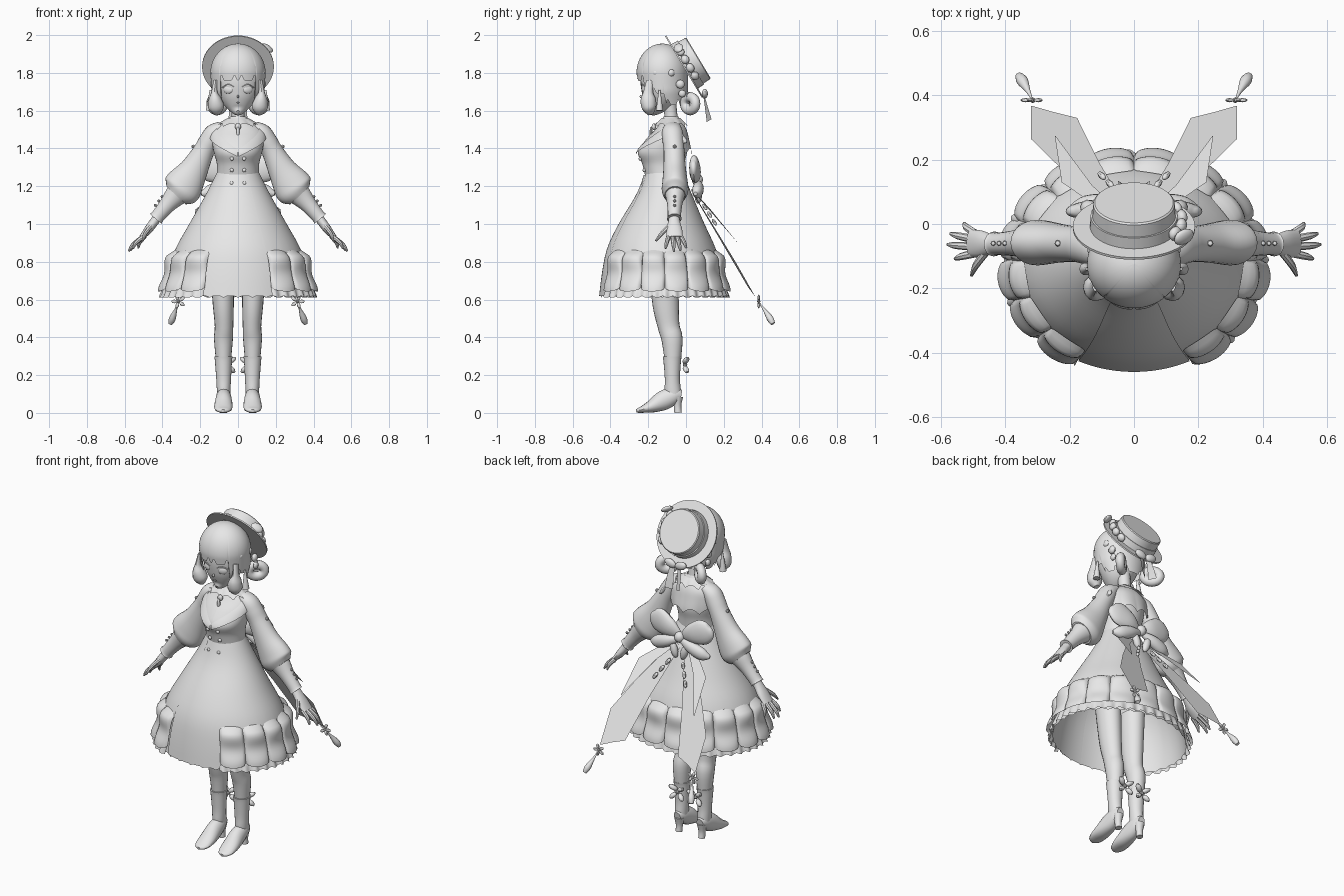
import bpy, bmesh, math
from mathutils import Vector, Matrix
from math import sin, cos, pi

cube = bpy.data.objects.get("Cube")
if cube:
    bpy.data.objects.remove(cube)

clay = bpy.data.materials.new("pale_grey")
clay.use_nodes = True
clay.diffuse_color = (0.8, 0.8, 0.8, 1)
clay.node_tree.nodes["Principled BSDF"].inputs["Base Color"].default_value = (0.8, 0.8, 0.8, 1)
made = []


def finish(name, bm, mirror=False, mat=None):
    if mat:
        bm.transform(mat)
    bmesh.ops.recalc_face_normals(bm, faces=bm.faces)
    me = bpy.data.meshes.new(name)
    bm.to_mesh(me)
    bm.free()
    me.materials.append(clay)
    ob = bpy.data.objects.new(name, me)
    bpy.context.collection.objects.link(ob)
    if mirror:
        ob.modifiers.new("Mirror", 'MIRROR').use_mirror_merge = False
    made.append(ob)
    return ob


def smooth(pts, k):
    """Catmull-Rom resampling of tuples of any length."""
    p = [Vector(q) for q in pts]
    if k == 1:
        return p
    out = []
    for i in range(len(p) - 1):
        a, b, c, d = p[max(i - 1, 0)], p[i], p[i + 1], p[min(i + 2, len(p) - 1)]
        for j in range(k):
            t = j / k
            out.append(0.5 * (2 * b + (c - a) * t + (2 * a - 5 * b + 4 * c - d) * t * t
                              + (3 * b - a - 3 * c + d) * t ** 3))
    return out + [p[-1]]


def stitch(name, rows, wrap=False, caps=False, **kw):
    bm = bmesh.new()
    vs = [[bm.verts.new(v) for v in r] for r in rows]
    n = len(vs[0])
    for r, s in zip(vs, vs[1:]):
        for i in range(n if wrap else n - 1):
            j = (i + 1) % n
            bm.faces.new((r[i], r[j], s[j], s[i]))
    if caps:
        bm.faces.new(vs[0])
        bm.faces.new(vs[-1])
    return finish(name, bm, **kw)


def tube(name, pts, n=16, ref=(0, 1, 0), k=4, **kw):
    """Sweep an ellipse along points (x, y, z, radius_a, radius_b)."""
    p = smooth(pts, k)
    rows = []
    for i, q in enumerate(p):
        t = Vector(p[min(i + 1, len(p) - 1)][:3]) - Vector(p[max(i - 1, 0)][:3])
        a = Vector(ref).cross(t).normalized()
        b = t.cross(a).normalized()
        c = Vector(q[:3])
        rows.append([c + a * q[3] * cos(u) + b * q[4] * sin(u)
                     for u in (2 * pi * m / n for m in range(n))])
    return stitch(name, rows, wrap=True, caps=True, **kw)


def ring_at(rings, z):
    for a, b in zip(rings, rings[1:]):
        if (a[0] - z) * (b[0] - z) <= 0 and a[0] != b[0]:
            return a.lerp(b, (z - a[0]) / (b[0] - a[0]))
    return min(rings, key=lambda r: abs(r[0] - z))


def patch(name, rings, t0, t1, lo, hi, off=lambda t, v: 0, nt=48, nv=12, power=1, **kw):
    """Sheet on an elliptical body; angle 0 is the front, v runs from top to bottom."""
    rows = []
    for j in range(nv + 1):
        v = j / nv
        row = []
        for i in range(nt + 1):
            t = t0 + (t1 - t0) * i / nt
            z = hi(t) + (lo(t) - hi(t)) * v ** power
            r = ring_at(rings, z)
            o = off(t, v)
            row.append(((r[2] + o) * sin(t), r[1] - (r[3] + o) * cos(t), z))
        rows.append(row)
    return stitch(name, rows, **kw)


def ball(name, loc, size, rot=(0, 0, 0), seg=16, mat=None, **kw):
    bm = bmesh.new()
    bmesh.ops.create_uvsphere(bm, u_segments=seg, v_segments=seg // 2, radius=1)
    turn = Matrix.Rotation(rot[2], 4, 'Z') @ Matrix.Rotation(rot[1], 4, 'Y') @ Matrix.Rotation(rot[0], 4, 'X')
    bm.transform(Matrix.Translation(loc) @ turn @ Matrix.Diagonal((*size, 1)))
    return finish(name, bm, mat=mat, **kw)


def flower(name, loc, r, **kw):
    x, y, z = loc
    for i in range(5):
        a = 2 * pi * i / 5
        ball(name + "_petal", (x + r * cos(a), y, z + r * sin(a)), (r * .75, r * .3, r * .45),
             rot=(0, -a, 0), seg=8, **kw)
    ball(name + "_centre", loc, (r * .4,) * 3, seg=8, **kw)


# Torso and skirt body: rings of (z, centre y, radius x, radius y)
torso = smooth([(1.25, -.115, .112, .1), (1.32, -.12, .112, .112), (1.38, -.125, .128, .13),
                (1.45, -.105, .138, .105), (1.5, -.085, .128, .078), (1.54, -.08, .075, .055),
                (1.57, -.08, .038, .038)], 4)
skirt = smooth([(1.27, -.115, .113, .1), (1.16, -.113, .168, .143), (1, -.127, .258, .225),
                (.87, -.128, .33, .285), (.74, -.125, .372, .315), (.6, -.125, .395, .332)], 4)
patch("bodice", torso, 0, 2 * pi, lambda t: 1.25, lambda t: 1.57, nv=24)
patch("skirt", skirt, 0, 2 * pi, lambda t: .61 + .012 * abs(sin(16 * t)), lambda t: 1.27, nt=192, nv=20)
patch("front_panel", skirt, -.45, .45, lambda t: .62, lambda t: 1.26, lambda t, v: .005, nt=20, nv=16)

# Pleated flounce, open at the front, with a lace edge
EDGE, PLEATS = .46, 14


def pleat(t):
    return abs(sin(PLEATS * pi * (t - EDGE) / (2 * pi - 2 * EDGE))) ** .4


def flounce_bulge(t, v):
    wave = .03 - .018 * sin(pi * min(1, max(0, (v - .2) / .75))) ** 2
    return .003 + min(1, 7 * v) * (.006 + pleat(t) * wave)


patch("flounce", skirt, EDGE, 2 * pi - EDGE, lambda t: .665 - .022 * pleat(t), lambda t: .842 + .02 * pleat(t),
      flounce_bulge, nt=224, nv=16)
patch("lace_edge", skirt, EDGE, 2 * pi - EDGE, lambda t: .62 - .01 * abs(sin(20 * t)), lambda t: .69,
      lambda t, v: .005 + .014 * v + .008 * sin(40 * t) * v, nt=240, nv=4)

# Collars, lapels and front buttons
patch("shoulder_collar", torso, 1.85, 2 * pi - 1.85, lambda t: 1.37 + .03 * abs(sin(5 * t)),
      lambda t: 1.535, lambda t, v: .006 + .018 * v, nt=60)
patch("lapel", torso, .02, 1.45, lambda t: 1.355 + .07 * t, lambda t: 1.39 + .11 * min(t, 1.3),
      lambda t, v: .005 + .008 * v, nt=20, mirror=True)
patch("neck_collar", torso, 0, 2 * pi, lambda t: 1.515 + .018 * abs(sin(5 * t)), lambda t: 1.56,
      lambda t, v: .006 + .016 * v, nt=80)
for z in (1.345, 1.285, 1.215):
    r = ring_at(torso if z > 1.26 else skirt, z)
    ball("front_button", (.033, r[1] - r[3] * .98, z), (.011, .009, .011), seg=10, mirror=True)
ball("brooch", (0, -.17, 1.515), (.016, .012, .018))
ball("brooch_drop", (0, -.185, 1.485), (.01, .008, .03), seg=10)
for tilt in (.3, .9):
    ball("shoulder_ribbon", (.16, -.03, 1.455), (.012, .022, .045), rot=(tilt, -.5, 0), seg=10)

# Sleeves, cuffs and hands
tube("sleeve", [(.085, -.072, 1.515, .03, .045), (.125, -.072, 1.485, .048, .055), (.152, -.068, 1.44, .054, .056),
                (.182, -.063, 1.385, .056, .055), (.232, -.06, 1.29, .075, .06), (.28, -.058, 1.215, .1, .068),
                (.305, -.058, 1.178, .1, .07), (.328, -.058, 1.152, .07, .055)], n=24, mirror=True)
tube("cuff", [(.315, -.058, 1.165, .064, .058), (.335, -.058, 1.145, .058, .05), (.375, -.06, 1.1, .044, .04),
              (.425, -.062, 1.04, .037, .035), (.435, -.062, 1.028, .041, .039)], mirror=True)
tube("palm", [(.42, -.062, 1.045, .025, .027), (.445, -.063, 1.01, .024, .032), (.475, -.062, .97, .022, .042),
              (.51, -.06, .928, .014, .042)], mirror=True)
for finger, a, b in (("index", (.498, -.092, .935), (.556, -.108, .87)),
                     ("middle", (.505, -.07, .93), (.579, -.064, .855)),
                     ("ring", (.503, -.046, .93), (.57, -.03, .858)),
                     ("little", (.495, -.028, .935), (.528, .002, .872)),
                     ("thumb", (.455, -.08, .995), (.505, -.16, .91))):
    m = Vector(a).lerp(Vector(b), .6) + Vector((.006, 0, .006))
    tube(finger + "_finger", [(*a, .013, .013), (*m, .011, .011), (*b, .005, .005)], n=8, mirror=True)
for i in range(3):
    ball("cuff_button", (.402 + .018 * i, -.06, 1.145 - .023 * i), (.008,) * 3, seg=8, mirror=True)
ball("sleeve_button", (.237, -.06, 1.41), (.01,) * 3, seg=8, mirror=True)

# Legs, boots and boot bows
tube("leg", [(.085, -.12, .8, .066, .08), (.078, -.108, .58, .056, .07), (.074, -.092, .46, .049, .058),
             (.077, -.074, .39, .05, .056), (.077, -.07, .27, .039, .042)], n=20, mirror=True)
tube("boot_shaft", [(.077, -.073, .298, .048, .05), (.077, -.073, .27, .045, .046), (.076, -.072, .18, .039, .04),
                    (.076, -.07, .12, .036, .043), (.076, -.065, .08, .034, .04)], n=20, mirror=True)
tube("boot_foot", [(.076, -.025, .09, .022, .03), (.076, -.06, .092, .036, .045), (.076, -.12, .066, .044, .052),
                   (.077, -.175, .038, .049, .037), (.078, -.225, .02, .045, .02), (.078, -.252, .013, .032, .013),
                   (.078, -.264, .01, .012, .008)], ref=(0, 0, 1), mirror=True)
tube("boot_heel", [(.076, -.045, .085, .03, .03), (.076, -.045, .04, .02, .02), (.076, -.042, 0, .019, .02)],
     n=12, mirror=True)
for side in (-1, 1):
    for tilt, size in ((.5, .03), (-.7, .026)):
        ball("boot_bow", (.06 + side * .026, .0, .258 + tilt * .04), (size, .016, .014),
             rot=(0, -side * tilt, side * .5), seg=10, mirror=True)
ball("boot_bow_knot", (.06, -.005, .255), (.012,) * 3, seg=8, mirror=True)

# Neck, face and features
tube("neck", [(0, -.075, 1.5, .04, .04), (0, -.08, 1.58, .034, .034), (0, -.095, 1.68, .04, .04)])
tube("head", [(0, -.2, 1.59, .012, .012), (0, -.18, 1.605, .042, .04), (0, -.158, 1.645, .083, .078),
              (0, -.14, 1.7, .112, .1), (0, -.13, 1.78, .125, .11), (0, -.125, 1.88, .1, .09)], n=28)
ball("eye", (.052, -.219, 1.712), (.028, .01, .022), rot=(0, 0, .4), mirror=True)
tube("eyelash", [(.022, -.236, 1.726, .002, .002), (.052, -.23, 1.739, .004, .003),
                 (.085, -.208, 1.722, .002, .002)], n=6, ref=(0, 0, 1), mirror=True)
ball("nose", (0, -.236, 1.675), (.006, .01, .009), seg=10)
ball("mouth", (0, -.224, 1.642), (.012, .006, .003), seg=10)

# Hair cap with a slit fringe, side locks and looped braids
hair = [Vector((1.8 + .155 * cos(a), -.125, .146 * sin(a), .137 * sin(a)))
        for a in (pi / 2 * i / 40 for i in range(41))]
hair += [Vector((1.7, -.12, .14, .13)), Vector((1.6, -.1, .105, .095))]


def hair_end(t):
    t = abs(t)
    slit = .03 * abs(sin(6 * t + .8)) ** 12
    return (1.758 if t < .72 else 1.66 if t < 1.15 else 1.69 if t < 1.6 else 1.63) + slit


patch("hair", hair, -pi, pi, hair_end, lambda t: 1.955, nt=180, nv=28, power=1.7)
tube("front_lock", [(.118, -.19, 1.76, .012, .02), (.125, -.2, 1.7, .016, .025), (.122, -.2, 1.66, .034, .04),
                    (.115, -.195, 1.615, .042, .038), (.112, -.185, 1.58, .015, .015)], n=12, mirror=True)
loop = [(.11 + .032 * sin(a), .022 + .028 * sin(a), 1.637 + .035 * cos(a), .027, .025)
        for a in (2 * pi * i / 12 for i in range(13))]
tube("braid_loop", loop, n=10, ref=(.7, -.7, 0), k=2, mirror=True)
tube("earring_tassel", [(.145, -.14, 1.71, .005, .005), (.147, -.14, 1.67, .01, .01),
                        (.15, -.14, 1.6, .02, .02)], n=10, mirror=True)
for y, z, r in ((-.16, 1.8, .016), (-.03, 1.74, .024), (-.08, 1.8, .02), (-.02, 1.69, .02)):
    ball("hair_bead", (.132, y, z), (r * .7, r, r), seg=10, mirror=True)

# Straw hat tilted to the back, with band, ribbons and flowers
hat = Matrix.Translation((0, -.01, 1.833)) @ Matrix.Rotation(math.radians(-59), 4, 'X')
tube("hat_brim", [(0, 0, -.004, .19, .19), (0, 0, .004, .19, .19)], n=48, k=1, mat=hat)
tube("hat_crown", [(0, 0, 0, .132, .132), (0, 0, .084, .127, .127), (0, 0, .089, .122, .122)], n=48, k=1, mat=hat)
tube("hat_band", [(0, 0, .004, .137, .137), (0, 0, .042, .135, .135)], n=48, k=1, mat=hat)
for a in (.5, .15, -.2, -.55):
    ball("hat_blossom", (.15 * cos(a), .15 * sin(a), .024), (.018, .026, .022), rot=(0, 0, a), seg=10, mat=hat)
for side in (-1, 1):
    ball("hat_side_bow", (.12 + side * .035, -.09 - side * .01, .025), (.036, .014, .026), rot=(0, 0, .6), mat=hat)
for side in (-1, 1):
    stitch("hat_ribbon", [[(side * .008, .09, 1.69), (side * .036, .095, 1.69)],
                          [(side * .012, .1, 1.62), (side * .046, .115, 1.62)],
                          [(side * .012, .11, 1.54), (side * .05, .135, 1.555)]])
ball("hat_bow", (.035, .1, 1.69), (.038, .016, .024), rot=(0, -.3, 0), mirror=True)

# Back sash bow with streamers and hanging tassels
ball("bow_knot", (0, .06, 1.235), (.03, .03, .032))
tube("bow_upper_loop", [(.01, .045, 1.24, .02, .012), (.07, .05, 1.268, .055, .028), (.14, .045, 1.295, .072, .028),
                        (.185, .04, 1.315, .05, .02), (.2, .04, 1.325, .01, .008)], mirror=True)
tube("bow_lower_loop", [(.01, .06, 1.22, .015, .012), (.08, .065, 1.195, .034, .028), (.15, .06, 1.17, .036, .028),
                        (.195, .05, 1.16, .01, .01)], mirror=True)
ball("bow_tail_loop", (.035, .065, 1.155), (.022, .02, .05), rot=(0, .3, 0), mirror=True)
for x, y, z in ((.05, .1, 1.09), (.075, .125, 1.05), (.1, .15, 1.01)):
    ball("sash_leaf", (x, y, z), (.011, .01, .022), rot=(.5, -.5, 0), seg=8, mirror=True)


def streamer(name, edges, slope):
    """Cross pairs of (x, y); the strip falls as it runs back and curls along its width."""
    stitch(name, [[(x, y, 1.19 - slope * (y - .02) + .12 * (x - .85 * y)) for x, y in pair]
                  for pair in edges], mirror=True)


streamer("long_streamer", [[(.01, .03), (.06, .03)], [(.106, .187), (.224, .17)],
                           [(.177, .33), (.32, .264)], [(.25, .348), (.32, .315)], [(.316, .367), (.32, .366)]], 1.66)
streamer("short_streamer", [[(.03, .03), (.08, .03)], [(.13, .12), (.225, .13)], [(.244, .274), (.246, .272)]], 1.15)
flower("streamer_flower", (.315, .385, .59), .022, mirror=True)
tube("streamer_tassel", [(.318, .39, .58, .003, .003), (.33, .415, .545, .008, .008), (.347, .445, .5, .018, .018),
                         (.358, .46, .472, .012, .012)], n=10, mirror=True)

# Smooth shading with crisp edges
for ob in bpy.context.selected_objects:
    ob.select_set(False)
for ob in made:
    ob.select_set(True)
bpy.context.view_layer.objects.active = made[0]
bpy.ops.object.shade_smooth_by_angle(angle=math.radians(40))
